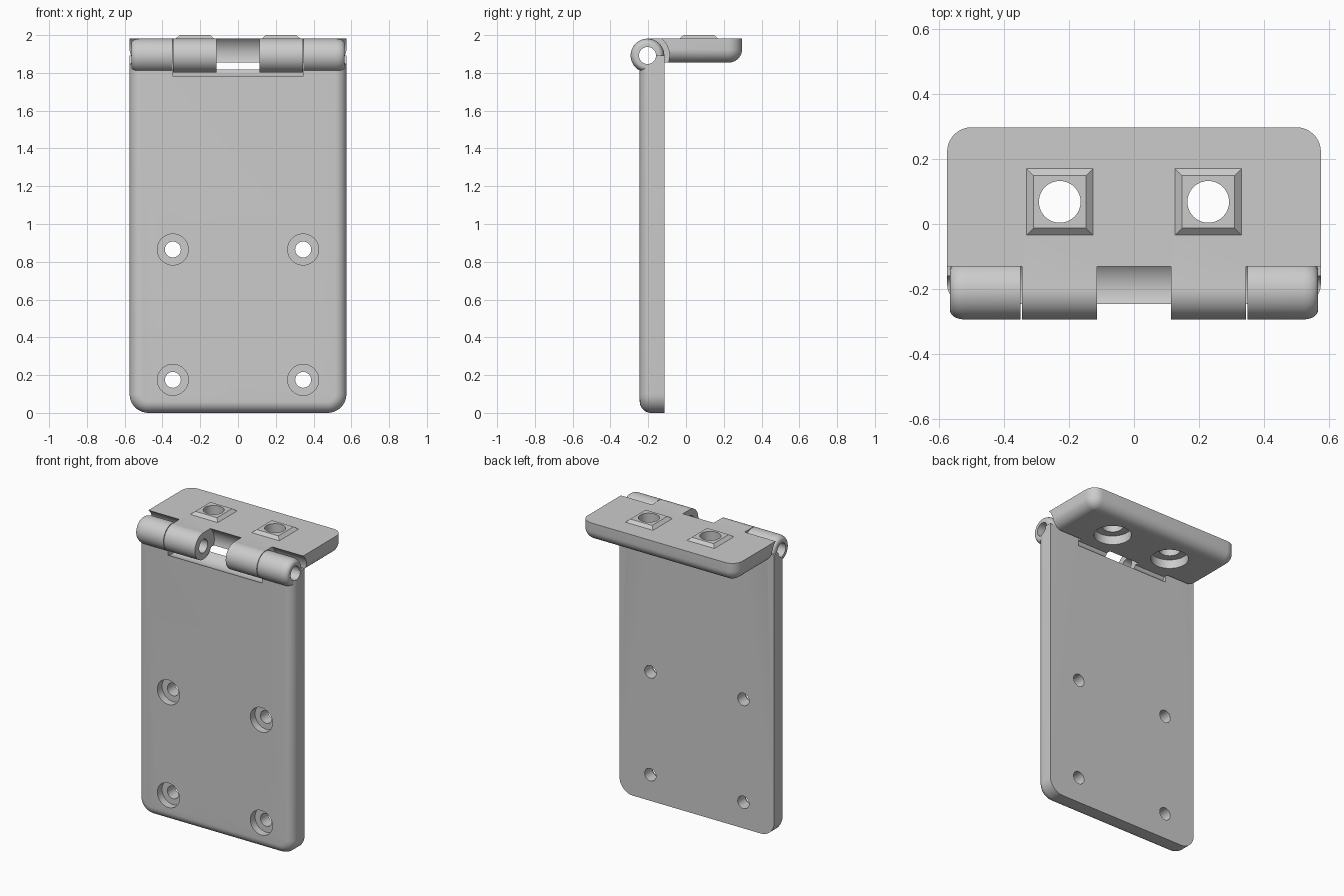
import bpy, bmesh, math
from mathutils import Vector

if "Cube" in bpy.data.objects:
    bpy.data.objects.remove(bpy.data.objects["Cube"])

GREY = (0.6, 0.6, 0.6, 1)
mat = bpy.data.materials.new("plain grey")
mat.use_nodes = True
mat.diffuse_color = GREY
mat.node_tree.nodes["Principled BSDF"].inputs["Base Color"].default_value = GREY

HALF_W = 0.574               # half width of both leaves
PIN_Y, PIN_Z = -0.204, 1.892  # hinge axis
KNUCKLE_R, BORE_R, CLEAR_R = 0.0892, 0.045, 0.116
GAP, SPLIT = 0.114, 0.348    # inner gap edge, joint between knuckles


def loft(name, rings):
    """Closed solid through a stack of equal-length point rings."""
    bm = bmesh.new()
    loops = [[bm.verts.new(p) for p in ring] for ring in rings]
    n = len(loops[0])
    for a, b in zip(loops, loops[1:]):
        for i in range(n):
            j = (i + 1) % n
            bm.faces.new((a[i], a[j], b[j], b[i]))
    bm.faces.new(loops[0])
    bm.faces.new(loops[-1])
    bmesh.ops.recalc_face_normals(bm, faces=bm.faces)
    mesh = bpy.data.meshes.new(name)
    bm.to_mesh(mesh)
    bm.free()
    obj = bpy.data.objects.new(name, mesh)
    bpy.context.collection.objects.link(obj)
    mesh.materials.append(mat)
    return obj


def circle(axis, pos, centre, r, n=64):
    """Ring of points round an axis; centre holds the two other coordinates."""
    pts = []
    for i in range(n):
        a = math.tau * (i + 0.5) / n
        p = [centre[0] + r * math.cos(a), centre[1] + r * math.sin(a)]
        p.insert("xyz".index(axis), pos)
        pts.append(Vector(p))
    return pts


def rod(name, axis, start, end, centre, r):
    return loft(name, [circle(axis, start, centre, r), circle(axis, end, centre, r)])


def hinge_rod(name, start, end, r):
    return rod(name, "x", start, end, (PIN_Y, PIN_Z), r)


def plate(name, length, thick, corner, fillet, place):
    """Leaf with two rounded corners and one filleted face; place maps u, v, t."""
    def ring(inset, t):
        w, r = HALF_W - inset, corner - inset
        pts = [(-w, length)]
        for cx, start in ((-w + r, math.pi), (w - r, 1.5 * math.pi)):
            for k in range(11):
                a = start + k / 10 * math.pi / 2
                pts.append((cx + r * math.cos(a), corner + r * math.sin(a)))
        pts.append((w, length))
        return [place(u, v, t) for u, v in pts]
    rings = [ring(0, 0)]
    for k in range(10):
        a = k / 9 * math.pi / 2
        rings.append(ring(fillet * (1 - math.cos(a)),
                          thick - fillet + fillet * math.sin(a)))
    return loft(name, rings)


def combine(obj, tool, operation):
    """Apply a boolean with the tool and discard it."""
    tool.hide_render = True
    mod = obj.modifiers.new("boolean", "BOOLEAN")
    mod.operation, mod.solver, mod.object = operation, "EXACT", tool
    bpy.context.view_layer.objects.active = obj
    bpy.ops.object.modifier_apply(modifier=mod.name)
    bpy.data.objects.remove(tool)


def cut(obj, tool):
    combine(obj, tool, "DIFFERENCE")


def join(obj, tool):
    combine(obj, tool, "UNION")


# Lower leaf: tall plate, relieved in the middle for the other knuckles
lower = plate("lower_leaf", PIN_Z, 0.13, 0.1, 0.06,
              lambda u, v, t: Vector((u, -0.115 - t, v)))
cut(lower, hinge_rod("middle_relief", -SPLIT, SPLIT, CLEAR_R))

# Outer knuckles with rounded outer ends
for s in (-1, 1):
    rings = [circle("x", s * SPLIT, (PIN_Y, PIN_Z), KNUCKLE_R)]
    for k in range(9):
        a = k / 8 * math.pi / 2
        rings.append(circle("x", s * (0.52 + 0.045 * math.sin(a)), (PIN_Y, PIN_Z),
                            KNUCKLE_R - 0.027 * (1 - math.cos(a))))
    join(lower, loft("outer_knuckle", rings))

# Counterbored screw holes
for x in (-0.345, 0.345):
    for z in (0.175, 0.865):
        cut(lower, rod("screw_hole", "y", -0.4, 0, (x, z), 0.042))
        cut(lower, rod("screw_recess", "y", -0.4, -0.195, (x, z), 0.082))

# Upper leaf: short plate, relieved round the outer knuckles and the gap
upper = plate("upper_leaf", 0.297 - PIN_Y, 0.126, 0.075, 0.07,
              lambda u, v, t: Vector((u, 0.297 - v, 1.981 - t)))
for start, end in ((-0.7, -SPLIT + 0.004), (-GAP, GAP), (SPLIT - 0.004, 0.7)):
    cut(upper, hinge_rod("knuckle_relief", start, end, CLEAR_R))

for s in (-1, 1):
    # Inner knuckle
    join(upper, hinge_rod("inner_knuckle", s * GAP, s * (SPLIT - 0.004), KNUCKLE_R))
    # Raised square boss with sloping sides
    x, y = s * 0.228, 0.068
    rings = [[Vector((x + i * h, y + j * h, z))
              for i, j in ((-1, -1), (1, -1), (1, 1), (-1, 1))]
             for h, z in ((0.113, 1.971), (0.081, 2.0))]
    join(upper, loft("boss", rings))
    # Bolt hole with a wide recess underneath
    cut(upper, rod("bolt_hole", "z", 1.7, 2.1, (x, y), 0.064))
    cut(upper, rod("bolt_recess", "z", 1.7, 1.915, (x, y), 0.115))

# Pin bore through every knuckle, then shading
for leaf in (lower, upper):
    cut(leaf, hinge_rod("pin_bore", -0.8, 0.8, BORE_R))
    bpy.ops.object.select_all(action="DESELECT")
    leaf.select_set(True)
    bpy.context.view_layer.objects.active = leaf
    bpy.ops.object.shade_smooth_by_angle(angle=math.radians(30))
